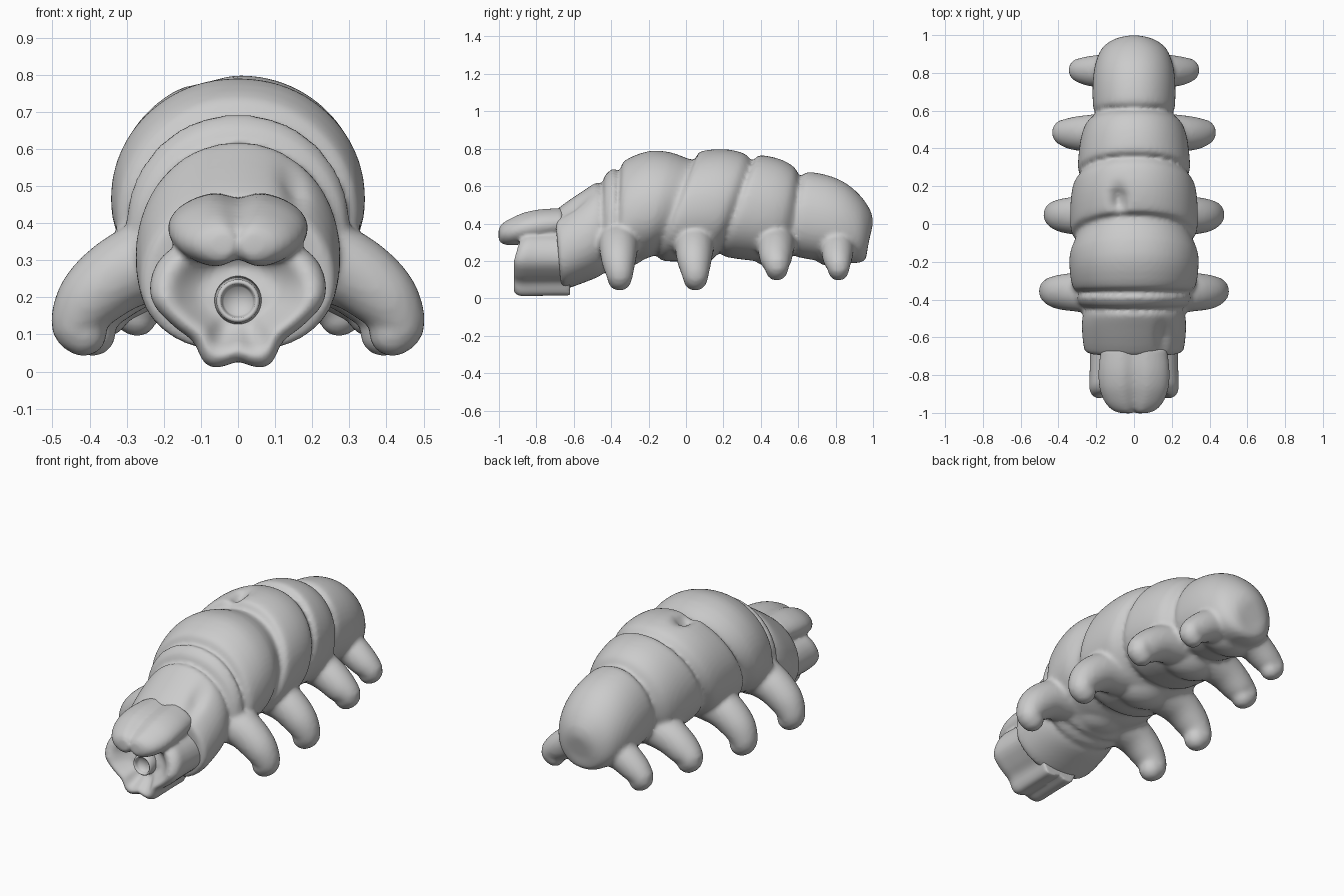
import bpy, bmesh, math
from mathutils import Vector

if "Cube" in bpy.data.objects:
    bpy.data.objects.remove(bpy.data.objects["Cube"])

# Body rings, front to back: top y, top z, bottom y, bottom z, half width
RINGS = [
    (-.70, .44, -.67, .08, .23), (-.685, .48, -.65, .05, .262), (-.55, .575, -.53, .09, .275),
    (-.475, .62, -.46, .12, .265), (-.45, .60, -.44, .14, .25),
    (-.435, .655, -.42, .135, .285), (-.385, .695, -.39, .15, .3), (-.355, .67, -.37, .17, .285),
    (-.33, .735, -.35, .16, .32), (-.2, .787, -.3, .19, .338), (-.08, .78, -.22, .21, .338),
    (.04, .74, -.16, .23, .306), (.075, .785, -.12, .2, .333), (.2, .798, .02, .2, .335),
    (.31, .775, .12, .21, .32), (.36, .73, .18, .24, .28), (.39, .765, .22, .22, .296),
    (.5, .745, .38, .2, .284), (.58, .70, .48, .21, .256), (.615, .64, .55, .24, .206),
    (.645, .675, .6, .22, .216), (.76, .657, .72, .2, .218), (.86, .612, .83, .19, .205),
    (.94, .54, .92, .19, .17), (.99, .46, .96, .21, .11), (1.0, .40, .97, .27, .05),
]


def spline(points, steps):
    """Catmull-Rom through tuples of any length."""
    pts = [Vector(p) for p in points]
    out = []
    for i in range(len(pts) - 1):
        a, b, c, d = pts[max(i - 1, 0)], pts[i], pts[i + 1], pts[min(i + 2, len(pts) - 1)]
        for s in range(steps):
            t = s / steps
            out.append(.5 * (2 * b + (c - a) * t + (2 * a - 5 * b + 4 * c - d) * t * t
                             + (3 * b - a - 3 * c + d) * t ** 3))
    return out + [pts[-1]]


def circle(n):
    return [2 * math.pi * k / n for k in range(n)]


def skin(bm, loops):
    """Join closed loops of points into a capped surface."""
    rows = [[bm.verts.new(p) for p in loop] for loop in loops]
    n = len(rows[0])
    for a, b in zip(rows, rows[1:]):
        for k in range(n):
            bm.faces.new((a[k], a[(k + 1) % n], b[(k + 1) % n], b[k]))
    bm.faces.new(rows[0][::-1])
    bm.faces.new(rows[-1])


def dent(p, x, y, sx, sy, depth):
    if p.z > .42:
        p.z -= depth * math.exp(-((p.x - x) / sx) ** 2 - ((p.y - y) / sy) ** 2)


def body_loop(ring):
    ty, tz, by, bz, w = ring
    loop = []
    for a in circle(72):
        c, s = math.cos(a), math.sin(a)
        h = .5 + .5 * math.copysign(abs(s) ** .94, s)
        x = w * math.copysign(abs(c) ** .94, c) * (1 - .09 * s)   # slightly pear shaped
        p = Vector((x, by + (ty - by) * h, bz + (tz - bz) * h))
        dent(p, -.08, .13, .035, .06, .065)    # notch on the back
        dent(p, .15, -.60, .03, .07, .035)     # fold in the neck plate
        loop.append(p)
    return loop


def blob(bm, center, radii, side=1):
    x, y, z = center
    skin(bm, [[Vector((x * side + radii[0] * math.sin(v) * math.cos(u),
                       y + radii[1] * math.sin(v) * math.sin(u), z + radii[2] * math.cos(v)))
               for u in circle(24)] for v in (math.pi * (j + .3) / 14.6 for j in range(15))])


def limb(bm, path, side, n=20):
    """Tube with round ends along points (x, y, z, radius), bending in the xz plane."""
    pts = [(Vector((p[0] * side, p[1], p[2])), p[3]) for p in spline(path, 4)]
    angles = [math.radians(d) for d in (80, 60, 40, 20)]
    loops = []
    for i, (p, r) in enumerate(pts):
        t = (pts[min(i + 1, len(pts) - 1)][0] - pts[max(i - 1, 0)][0]).normalized()
        u = t.cross(Vector((0, 1, 0))).normalized()
        v = t.cross(u)
        slices = [0]
        if i == 0:
            slices = [-a for a in angles] + [0]
        elif i == len(pts) - 1:
            slices = [0] + angles[::-1]
        for a in slices:
            c = p + t * r * math.sin(a)
            loops.append([c + (u * math.cos(q) + v * math.sin(q)) * r * math.cos(a)
                          for q in circle(n)])
    skin(bm, loops)


def finish(bm, name, voxel=0, smooth=0):
    bmesh.ops.recalc_face_normals(bm, faces=bm.faces[:])
    for f in bm.faces:
        f.smooth = True
    me = bpy.data.meshes.new(name)
    bm.to_mesh(me)
    bm.free()
    ob = bpy.data.objects.new(name, me)
    bpy.context.collection.objects.link(ob)
    if voxel:
        r = ob.modifiers.new("fuse", 'REMESH')
        r.mode, r.voxel_size, r.use_smooth_shade = 'VOXEL', voxel, True
        s = ob.modifiers.new("soften", 'SMOOTH')
        s.factor, s.iterations = .5, smooth


# Body with four pairs of stubby legs: y, reach, foot z, thickness
bm = bmesh.new()
skin(bm, [body_loop(r) for r in spline(RINGS, 3)])
for y, reach, foot, r in ((-.36, .507, .03, .088), (.045, .483, .03, .088),
                          (.48, .44, .085, .083), (.81, .352, .085, .076)):
    for side in (1, -1):
        limb(bm, [(reach - .35, y, .32, r * 1.4), (reach - .21, y, .275, r * 1.2),
                  (reach - .115, y, .195 + foot * .25, r * 1.05),
                  (reach - r * .85, y + .005, foot + r * 1.15, r * .84),
                  (reach - r * .85 - .015, y + .005, foot + r * .85, r * .74)], side)
# Belly swellings between the legs
for y in (-.32, .05, .45, .78):
    blob(bm, (0, y, .3), (.19, .13, .13))
finish(bm, "body_with_legs", .013, 5)

# Muzzle: lobed outline (radius every 22.5 degrees, chin to brow), dished in at the front
bm = bmesh.new()
half = [r[0] for r in spline([(r, 0) for r in
        (.175, .205, .172, .195, .238, .24, .215, .20, .19)], 4)]
outline = half + half[-2:0:-1]
loops = []
for y, k in spline([(-.62, .97), (-.72, .97), (-.82, .98), (-.885, .98), (-.918, .88),
                    (-.915, .74), (-.87, .55), (-.845, .38), (-.845, .05)], 3):
    loop = []
    for i, r in enumerate(outline):
        a = -math.pi / 2 + 2 * math.pi * i / len(outline)
        back = max(0, math.sin(a)) * .07 * k
        loop.append(Vector((r * k * math.cos(a), y + back, .2 + r * k * math.sin(a))))
    loops.append(loop)
skin(bm, loops)

# Paired brow lobes, one grooved pad reaching forward over the mouth
loops = []
for y, z, k in spline([(-.66, .40, .93), (-.77, .39, 1), (-.86, .375, .98), (-.93, .357, .86),
                       (-.975, .347, .68), (-.998, .343, .45), (-1.003, .342, .1)], 4):
    loop = []
    for a in circle(48):
        x = .188 * math.cos(a)
        groove = math.exp(-(x / .045) ** 2)
        depth = .22 if math.sin(a) > 0 else .34
        hz = .096 * math.sin(a) * (1 - depth * groove)
        loop.append(Vector((x * k, y + .014 * groove, z + hz * k)))
    loops.append(loop)
skin(bm, loops)
finish(bm, "head", .01, 5)

# Mouth tube: lathed ring with a hollow centre
bm = bmesh.new()
profile = [(.072, -.80), (.06, -.86), (.058, -.878), (.052, -.886), (.046, -.882),
           (.043, -.87), (.038, -.855), (.002, -.853)]
skin(bm, [[Vector((r * math.cos(a), y, .19 + r * math.sin(a))) for a in circle(40)]
          for r, y in profile])
finish(bm, "mouth_ring")
